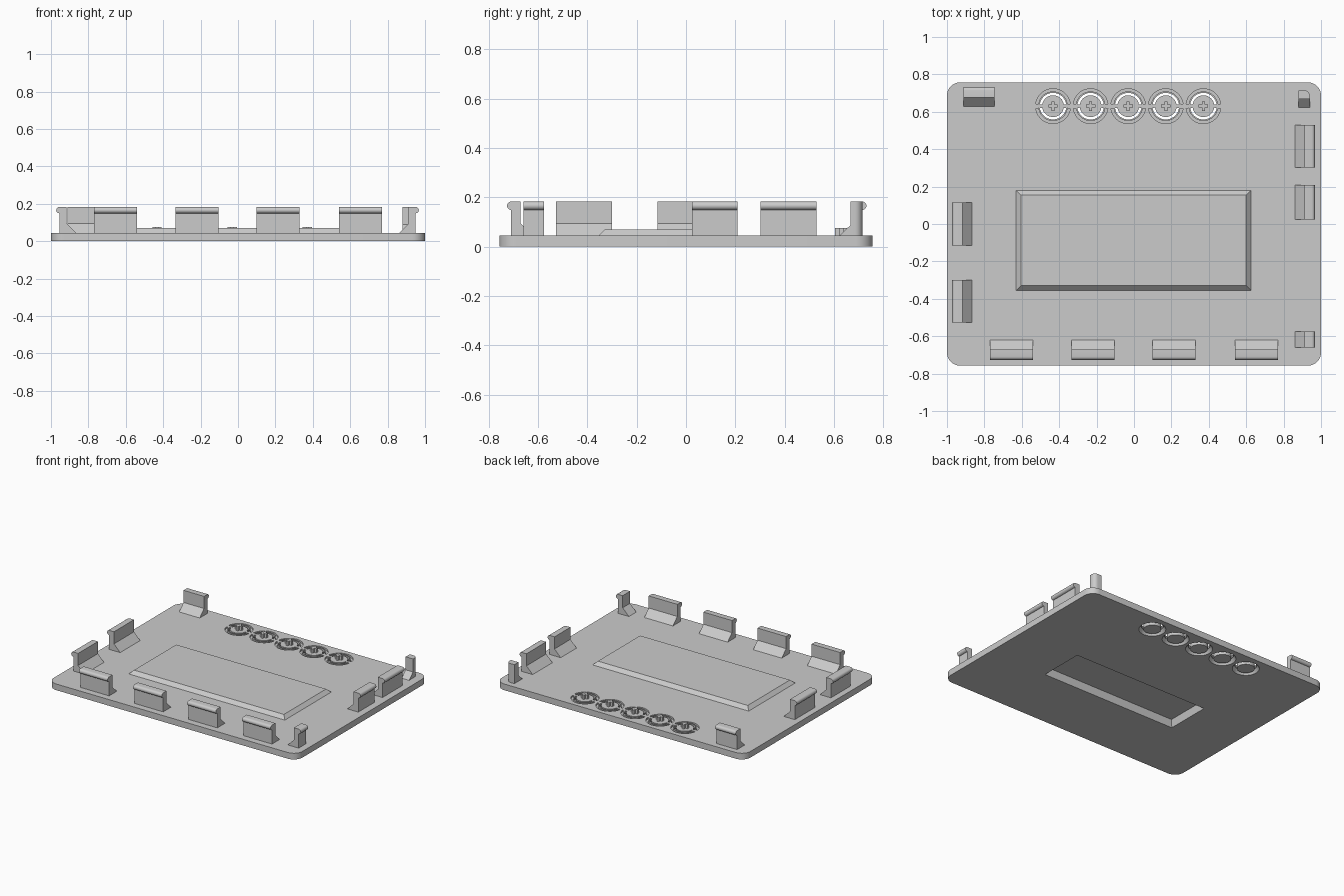
import bpy, bmesh
from math import sin, cos, pi, radians
from mathutils import Matrix

cube = bpy.data.objects.get("Cube")
if cube:
    bpy.data.objects.remove(cube, do_unlink=True)

grey = bpy.data.materials.new("light_grey_plastic")
grey.use_nodes = True
colour = (0.6, 0.6, 0.6, 1)
grey.diffuse_color = colour
grey.node_tree.nodes["Principled BSDF"].inputs["Base Color"].default_value = colour

T = 0.045          # plate thickness
TOP = 0.183        # clip height


def finish(name, bm):
    bmesh.ops.recalc_face_normals(bm, faces=bm.faces)
    mesh = bpy.data.meshes.new(name)
    bm.to_mesh(mesh)
    bm.free()
    mesh.materials.append(grey)
    obj = bpy.data.objects.new(name, mesh)
    bpy.context.collection.objects.link(obj)
    return obj


def select(obj):
    bpy.ops.object.select_all(action='DESELECT')
    obj.select_set(True)
    bpy.context.view_layer.objects.active = obj


def smooth(obj):
    select(obj)
    bpy.ops.object.shade_smooth_by_angle(angle=radians(30))


def loft(bm, low, high):
    """Closed solid between two matching point loops."""
    a = [bm.verts.new(p) for p in low]
    b = [bm.verts.new(p) for p in high]
    bm.faces.new(a)
    bm.faces.new(b)
    for i in range(len(a)):
        j = (i + 1) % len(a)
        bm.faces.new((a[i], a[j], b[j], b[i]))


def rect(x0, x1, y0, y1, z):
    return [(x0, y0, z), (x1, y0, z), (x1, y1, z), (x0, y1, z)]


def ring(bm, cx, cy, r0, r_low, r_high, z0, z1, a0=0.0, a1=2 * pi):
    """Ring or arc-shaped block whose outer wall may taper."""
    full = a1 - a0 > 6.28
    n = 40 if full else 20
    cols = []
    for i in range(n if full else n + 1):
        a = a0 + (a1 - a0) * i / n
        section = ((r0, z0), (r_low, z0), (r_high, z1), (r0, z1))
        cols.append([bm.verts.new((cx + r * cos(a), cy + r * sin(a), z)) for r, z in section])
    for i in range(n):
        a, b = cols[i], cols[(i + 1) % len(cols)]
        for k in range(4):
            m = (k + 1) % 4
            bm.faces.new((a[k], a[m], b[m], b[k]))
    if not full:
        bm.faces.new(cols[0])
        bm.faces.new(cols[-1])


def boolean(obj, bm, operation):
    tool = finish("tool", bm)
    mod = obj.modifiers.new("cut", 'BOOLEAN')
    mod.operation = operation
    mod.solver = 'EXACT'
    mod.object = tool
    select(obj)
    bpy.ops.object.modifier_apply(modifier=mod.name)
    bpy.data.objects.remove(tool, do_unlink=True)


# Base plate with rounded corners
def outline(z, hx=1.0, hy=0.757, r=0.07):
    pts = []
    for q, (sx, sy) in enumerate(((1, 1), (-1, 1), (-1, -1), (1, -1))):
        for i in range(9):
            a = pi / 2 * (q + i / 8)
            pts.append((sx * (hx - r) + r * cos(a), sy * (hy - r) + r * sin(a), z))
    return pts


bm = bmesh.new()
loft(bm, outline(0), outline(T))
plate = finish("base_plate", bm)

# Raised window housing, hollowed from below
bm = bmesh.new()
loft(bm, rect(-0.645, 0.64, -0.37, 0.195, 0.03), rect(-0.605, 0.6, -0.33, 0.155, 0.07))
boolean(plate, bm, 'UNION')
bm = bmesh.new()
loft(bm, rect(-0.563, 0.533, -0.283, 0.053, -0.01), rect(-0.545, 0.515, -0.265, 0.035, 0.05))
boolean(plate, bm, 'DIFFERENCE')

# Push buttons: countersink below, slots through, shallow grooves above
buttons = [(-0.433 + 0.201 * i, 0.63) for i in range(5)]
gap = 0.14
halves = ((gap, pi - gap), (pi + gap, 2 * pi - gap))
bm = bmesh.new()
for x, y in buttons:
    ring(bm, x, y, 0.058, 0.092, 0.074, -0.005, 0.025)
boolean(plate, bm, 'DIFFERENCE')
for inner, outer, z in ((0.058, 0.071, 0.015), (0.079, 0.093, 0.032)):
    bm = bmesh.new()
    for x, y in buttons:
        for a0, a1 in halves:
            ring(bm, x, y, inner, outer, outer, z, 0.06, a0, a1)
    boolean(plate, bm, 'DIFFERENCE')
smooth(plate)

# Cross-shaped plungers on the buttons
for i, (x, y) in enumerate(buttons):
    bm = bmesh.new()
    s, l = 0.008, 0.025
    pts = [(l, -s), (l, s), (s, s), (s, l), (-s, l), (-s, s),
           (-l, s), (-l, -s), (-s, -s), (-s, -l), (s, -l), (s, -s)]
    loft(bm, [(x + u, y + v, T - 0.005) for u, v in pts], [(x + u, y + v, 0.075) for u, v in pts])
    finish(f"button_cross_{i + 1}", bm)


# Snap clips: post, rounded outer bead and inner foot ramp
def clip(name, side, tip, lo, hi):
    """side = outward angle, tip = bead distance from centre."""
    r = 0.017
    prof = [(tip - 0.105, T - 0.005), (tip - 0.105, T), (tip - 0.055, 0.095), (tip - 0.055, TOP)]
    for i in range(9):
        a = pi / 2 - pi * i / 8
        prof.append((tip - r + r * cos(a), TOP - r + r * sin(a)))
    prof += [(tip - r, T - 0.005)]
    bm = bmesh.new()
    loft(bm, [(u, lo, z) for u, z in prof], [(u, hi, z) for u, z in prof])
    bm.transform(Matrix.Rotation(side, 4, 'Z'))
    smooth(finish(name, bm))


for i, x in enumerate((-0.655, -0.22, 0.215, 0.655)):
    clip(f"front_clip_{i + 1}", -pi / 2, 0.726, x - 0.115, x + 0.115)
for i, (lo, hi) in enumerate(((-0.66, -0.575), (0.025, 0.208), (0.303, 0.53))):
    clip(f"left_clip_{i + 1}", 0, 0.967, lo, hi)
for i, (lo, hi) in enumerate(((-0.115, 0.115), (0.3, 0.527))):
    clip(f"right_clip_{i + 1}", pi, 0.972, lo, hi)
clip("back_clip", pi / 2, 0.732, 0.747, 0.912)

# Corner post with one rounded edge and a foot ramp
bm = bmesh.new()
post = [(0.88, 0.668), (0.94, 0.668), (0.94, 0.685)]
post += [(0.91 + 0.03 * cos(a), 0.685 + 0.03 * sin(a)) for a in (pi * k / 12 for k in range(1, 7))]
post += [(0.88, 0.715)]
loft(bm, [(x, y, T - 0.005) for x, y in post], [(x, y, TOP) for x, y in post])
smooth(finish("corner_post", bm))
bm = bmesh.new()
foot = [(0.622, T - 0.005), (0.622, T), (0.67, 0.09), (0.67, T - 0.005)]
loft(bm, [(0.88, y, z) for y, z in foot], [(0.94, y, z) for y, z in foot])
finish("corner_post_foot", bm)
